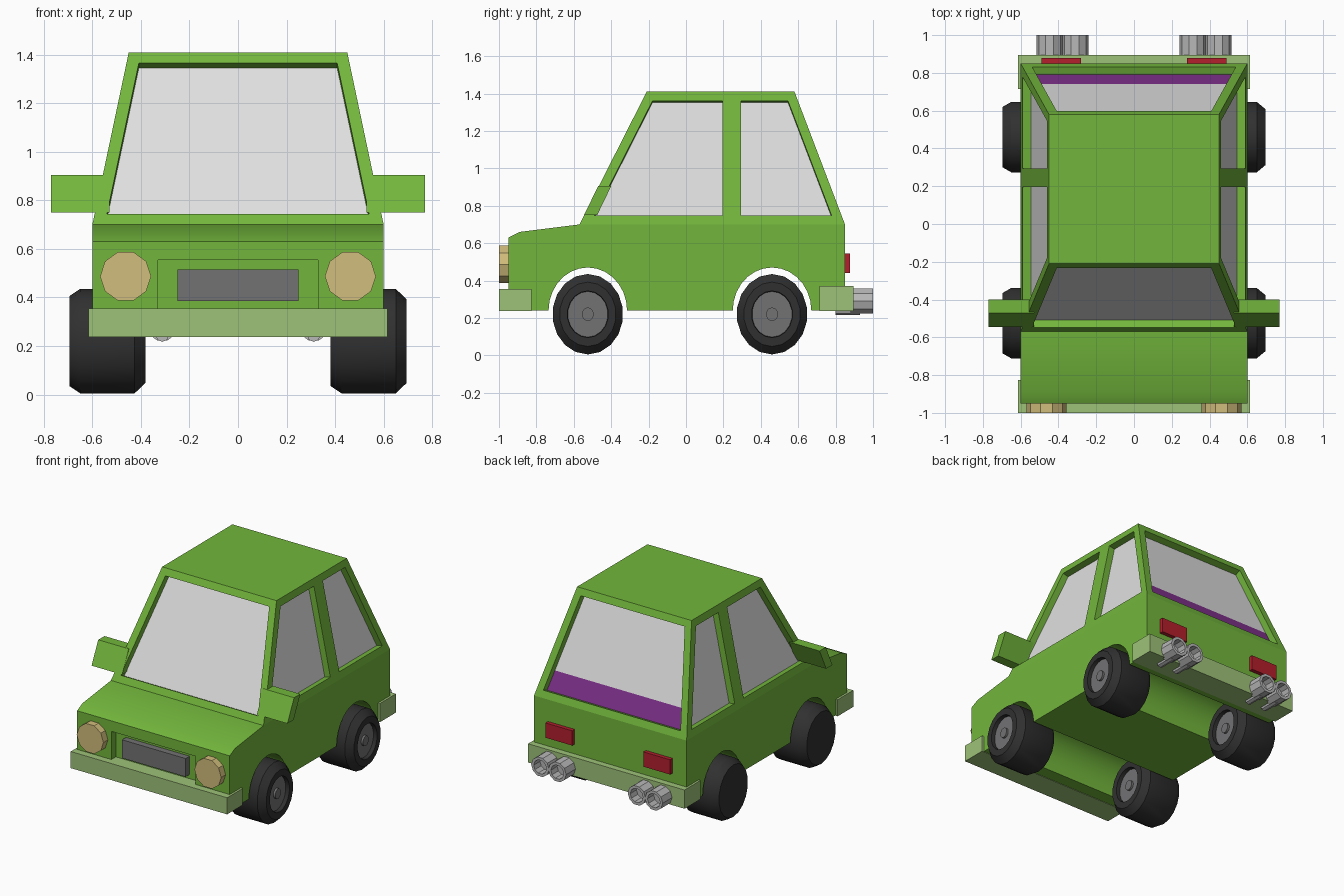
import bpy, bmesh
from math import pi, sin, cos, radians, copysign
from mathutils import Matrix, Vector

if "Cube" in bpy.data.objects:
    bpy.data.objects.remove(bpy.data.objects["Cube"])


def material(name, r, g, b):
    m = bpy.data.materials.new(name)
    m.use_nodes = True
    m.diffuse_color = (r, g, b, 1)
    bsdf = m.node_tree.nodes["Principled BSDF"]
    bsdf.inputs["Base Color"].default_value = (r, g, b, 1)
    bsdf.inputs["Roughness"].default_value = 0.7
    return m


GREEN = material("body green", 0.17, 0.47, 0.045)
PALE = material("bumper pale green", 0.34, 0.54, 0.19)
GLASS = material("window grey", 0.74, 0.74, 0.74)
PURPLE = material("window purple", 0.22, 0.032, 0.27)
RUBBER = material("tyre black", 0.03, 0.03, 0.03)
GREY = material("dark grey", 0.17, 0.17, 0.175)
AMBER = material("headlight yellow", 0.64, 0.51, 0.20)
RED = material("tail light red", 0.45, 0.014, 0.026)
STEEL = material("exhaust grey", 0.48, 0.48, 0.49)


def finish(name, bm, mats, smooth=False, normals=True):
    if normals:
        bmesh.ops.recalc_face_normals(bm, faces=bm.faces)
    mesh = bpy.data.meshes.new(name)
    bm.to_mesh(mesh)
    bm.free()
    for m in mats:
        mesh.materials.append(m)
    ob = bpy.data.objects.new(name, mesh)
    bpy.context.collection.objects.link(ob)
    if smooth:
        bpy.ops.object.select_all(action='DESELECT')
        ob.select_set(True)
        bpy.context.view_layer.objects.active = ob
        bpy.ops.object.shade_smooth_by_angle(angle=radians(32))
    return ob


def prism(outline, x0, x1):
    """Side outline of (y, z) points carried across the car from x0 to x1."""
    bm = bmesh.new()
    ends = [[bm.verts.new((x, y, z)) for y, z in outline] for x in (x0, x1)]
    for end in ends:
        bm.faces.new(end)
    for i in range(len(outline)):
        j = (i + 1) % len(outline)
        bm.faces.new((ends[0][i], ends[0][j], ends[1][j], ends[1][i]))
    bmesh.ops.recalc_face_normals(bm, faces=bm.faces)
    return bm


def box(name, mat, x0, x1, y0, y1, z0, z1):
    return finish(name, prism([(y0, z0), (y1, z0), (y1, z1), (y0, z1)], x0, x1), [mat])


def rod(name, mat, x, z, y0, y1, radius, sides=10, hole=0.0):
    """Cylinder along y; a hole sinks a smaller disc into its rear end."""
    bm = bmesh.new()
    turn = Matrix.Translation((x, (y0 + y1) / 2, z)) @ Matrix.Rotation(pi / 2, 4, 'X')
    bmesh.ops.create_cone(bm, cap_ends=True, segments=sides, radius1=radius,
                          radius2=radius, depth=y1 - y0,
                          matrix=turn @ Matrix.Rotation(pi / 2, 4, 'Z')
                          if sides % 4 == 0 else turn)
    # bring a corner onto the x axis
    corner = max(bm.verts, key=lambda v: v.co.x).co
    tilt = Matrix.Rotation(-Vector((corner.x - x, corner.z - z)).angle_signed(
        Vector((1, 0)), 0), 3, 'Y')
    bmesh.ops.rotate(bm, verts=bm.verts, cent=(x, 0, z), matrix=tilt)
    bmesh.ops.recalc_face_normals(bm, faces=bm.faces)
    if hole:
        rear = [f for f in bm.faces if f.normal.y > 0.9]
        bmesh.ops.inset_individual(bm, faces=rear, thickness=radius - hole)
        bmesh.ops.inset_individual(bm, faces=rear, thickness=0, depth=-0.07)
    return finish(name, bm, [mat], normals=False)


# Lower body with wheel arches running right across
AXLES = (-0.525, 0.46)
outline = [(-0.95, 0.24), (-0.95, 0.63), (-0.89, 0.66), (-0.57, 0.70),
           (0.85, 0.70), (0.85, 0.24)]
for axle in reversed(AXLES):
    outline += [(axle + 0.21 * cos(pi * i / 14), 0.24 + 0.23 * sin(pi * i / 14))
                for i in range(15)]
bm = prism(outline, -0.6, 0.6)
nose = [f for f in bm.faces if f.normal.y < -0.99 and f.calc_center_median().y < -0.9]
bmesh.ops.inset_individual(bm, faces=nose, thickness=0.05)
for v in nose[0].verts:
    v.co.x = copysign(0.33, v.co.x)
    v.co.z = 0.555 if v.co.z > 0.4 else 0.30
bmesh.ops.inset_individual(bm, faces=nose, thickness=0, depth=-0.05)
finish("lower_body", bm, [GREEN], smooth=True, normals=False)

# Cabin: tapered block with framed, sunken windows
bm = prism([(-0.57, 0.70), (-0.21, 1.41), (0.58, 1.41), (0.85, 0.70)], -0.6, 0.6)
for v in bm.verts:
    if v.co.z > 1:
        v.co.x = copysign(0.45, v.co.x)
bmesh.ops.bisect_plane(bm, geom=bm.verts[:] + bm.edges[:] + bm.faces[:],
                       plane_co=(0, 0.245, 0), plane_no=(0, 1, 0))
bm.normal_update()
panes = [f for f in bm.faces if abs(f.normal.z) < 0.9]
bmesh.ops.inset_individual(bm, faces=panes, thickness=0.05, use_even_offset=True)
bmesh.ops.inset_individual(bm, faces=panes, thickness=0, depth=-0.045)
for f in panes:
    f.material_index = 1
bm.normal_update()
rear = max(panes, key=lambda f: f.calc_center_median().y)
bmesh.ops.bisect_plane(bm, geom=[rear] + rear.edges[:] + rear.verts[:],
                       plane_co=(0, 0, 0.86), plane_no=(0, 0, 1))
for f in bm.faces:
    c = f.calc_center_median()
    if f.material_index == 1 and f.normal.y > 0.8 and c.z < 0.86:
        f.material_index = 2
finish("cabin", bm, [GREEN, GLASS, PURPLE], normals=False)

# Bumpers and grille
box("front_bumper", PALE, -0.615, 0.615, -1.0, -0.825, 0.237, 0.355)
box("rear_bumper", PALE, -0.615, 0.615, 0.715, 0.895, 0.237, 0.37)
box("grille", GREY, -0.25, 0.25, -0.945, -0.88, 0.385, 0.515)

# Wheel cross-section: (distance along axle, radius); every hub faces +x
TYRE = [(-0.157, 0), (-0.157, 0.185), (-0.112, 0.215), (0.112, 0.215), (0.157, 0.172),
        (0.157, 0.125), (0.13, 0.122), (0.13, 0.036), (0.145, 0.036), (0.145, 0)]


def wheel(name, x, y):
    bm = bmesh.new()
    verts = [bm.verts.new((a, 0, r)) for a, r in TYRE]
    edges = [bm.edges.new(pair) for pair in zip(verts, verts[1:])]
    bmesh.ops.spin(bm, geom=verts + edges, cent=(0, 0, 0), axis=(1, 0, 0),
                   angle=2 * pi, steps=18)
    bmesh.ops.remove_doubles(bm, verts=bm.verts, dist=0.0005)
    bmesh.ops.recalc_face_normals(bm, faces=bm.faces)
    for f in bm.faces:
        c = f.calc_center_median()
        if c.x > 0.128 and c.yz.length < 0.121:
            f.material_index = 1
    # wheels are slightly taller than long
    bmesh.ops.scale(bm, vec=(1, 0.88, 1), verts=bm.verts)
    bmesh.ops.translate(bm, vec=(x, y, 0.22), verts=bm.verts)
    finish(name, bm, [RUBBER, GREY], smooth=True)


for side, s in (("left", 1), ("right", -1)):
    for end, axle in zip(("front", "rear"), AXLES):
        wheel(f"{end}_{side}_wheel", s * 0.538, axle)
    # Lights
    rod(f"{side}_headlight", AMBER, s * 0.463, 0.487, -1.0, -0.94, 0.105)
    box(f"{side}_tail_light", RED, s * 0.28, s * 0.49, 0.84, 0.878, 0.44, 0.545)
    # Door mirror, leaning with the windscreen
    bm = prism([(-0.545, 0.75), (-0.47, 0.905), (-0.40, 0.905), (-0.475, 0.75)],
               s * 0.53, s * 0.77)
    finish(f"{side}_mirror", bm, [GREEN])
    # Twin exhausts with thin feed pipes
    for place, x in (("inner", 0.312), ("outer", 0.447)):
        rod(f"{side}_{place}_exhaust", STEEL, s * x, 0.29, 0.88, 1.0, 0.07, hole=0.05)
        rod(f"{side}_{place}_pipe", STEEL, s * x, 0.245, 0.80, 0.93, 0.028, sides=8)
